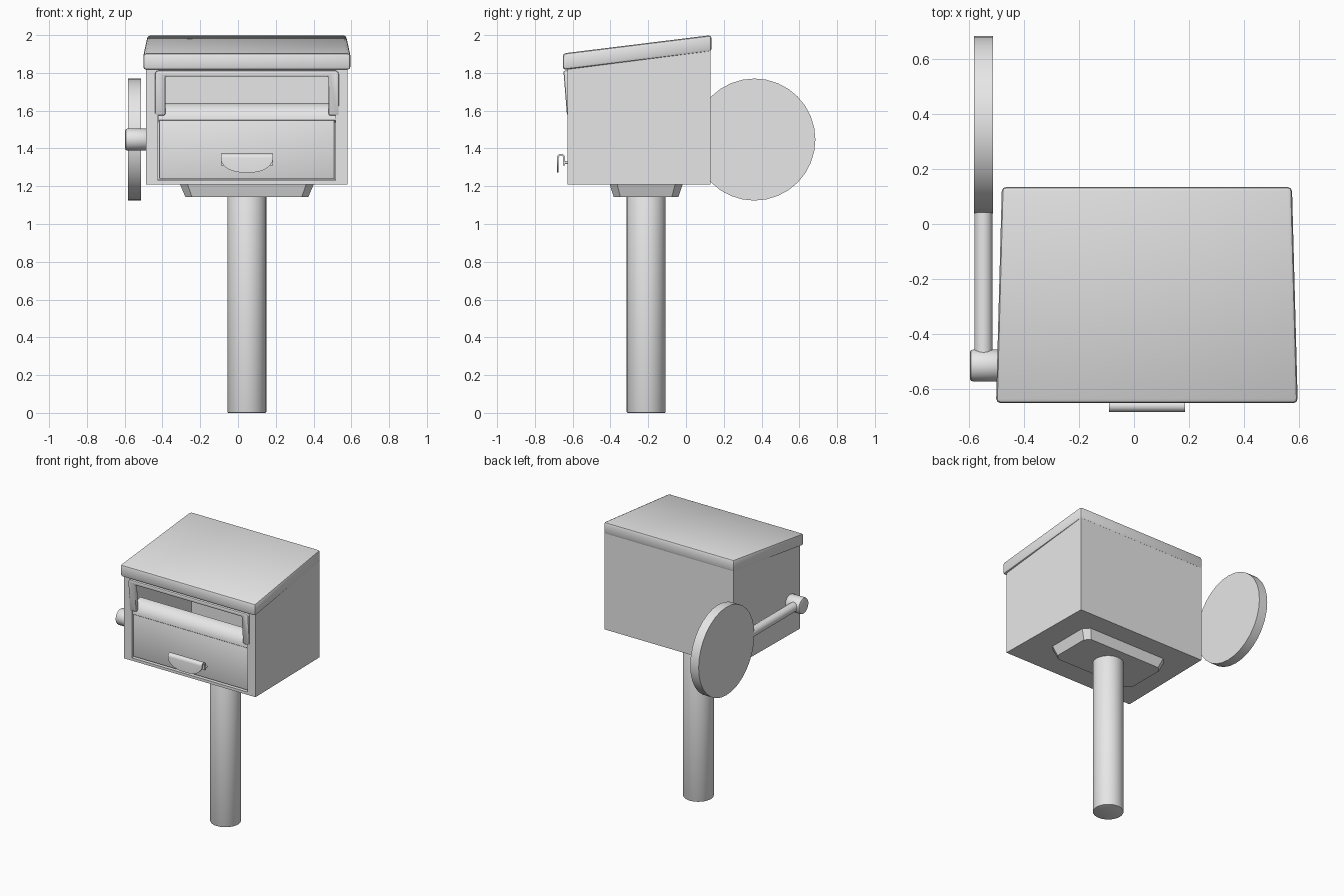
import bpy, bmesh, math
from mathutils import Vector, Matrix

if "Cube" in bpy.data.objects:
    bpy.data.objects.remove(bpy.data.objects["Cube"])

grey = bpy.data.materials.new("painted grey")
grey.diffuse_color = (0.8, 0.8, 0.8, 1)
grey.use_nodes = True
grey.node_tree.nodes["Principled BSDF"].inputs["Base Color"].default_value = grey.diffuse_color
CX = 0.047                                   # centre line of box and post


def finish(ob, bevel=0, segments=2, angle=35):
    bpy.ops.object.select_all(action='DESELECT')
    ob.select_set(True)
    bpy.context.view_layer.objects.active = ob
    if bevel:
        m = ob.modifiers.new("bevel", 'BEVEL')
        m.width, m.segments, m.limit_method = bevel, segments, 'ANGLE'
        bpy.ops.object.modifier_apply(modifier=m.name)
    bpy.ops.object.shade_smooth_by_angle(angle=math.radians(angle))
    return ob


def loft(name, loops):
    """Closed solid through a row of matching point loops."""
    bm = bmesh.new()
    rings = [[bm.verts.new(p) for p in loop] for loop in loops]
    n = len(rings[0])
    for a, b in zip(rings, rings[1:]):
        for i in range(n):
            bm.faces.new((a[i], a[(i + 1) % n], b[(i + 1) % n], b[i]))
    bm.faces.new(rings[0])
    bm.faces.new(rings[-1])
    bmesh.ops.recalc_face_normals(bm, faces=bm.faces)
    me = bpy.data.meshes.new(name)
    bm.to_mesh(me)
    bm.free()
    me.materials.append(grey)
    ob = bpy.data.objects.new(name, me)
    bpy.context.collection.objects.link(ob)
    return ob


def quad(y, half, z0, z1):
    """Upright rectangle centred on the box at depth y."""
    return [(CX - half, y, z0), (CX + half, y, z0), (CX + half, y, z1), (CX - half, y, z1)]


def rod(name, start, end, r, sides=32):
    a, b = Vector(start), Vector(end)
    d = b - a
    rot = d.to_track_quat('Z', 'Y').to_matrix()
    ring = [rot @ Vector((r * math.cos(t), r * math.sin(t), 0))
            for t in (2 * math.pi * i / sides for i in range(sides))]
    return loft(name, [[a + p for p in ring], [b + p for p in ring]])


def cut(ob, cutter):
    m = ob.modifiers.new("cut", 'BOOLEAN')
    m.operation, m.object, m.solver = 'DIFFERENCE', cutter, 'EXACT'
    bpy.context.view_layer.objects.active = ob
    bpy.ops.object.modifier_apply(modifier=m.name)
    bpy.data.objects.remove(cutter)


# hollow box, slightly narrower at the back, with a front opening
box = loft("box", [quad(-0.627, 0.534, 1.21, 1.84), quad(0.13, 0.522, 1.21, 1.93)])
cut(box, loft("cavity", [quad(-0.60, 0.51, 1.235, 1.83), quad(0.11, 0.50, 1.235, 1.91)]))
cut(box, loft("opening", [quad(-0.70, 0.47, 1.23, 1.81), quad(-0.55, 0.47, 1.23, 1.81)]))
finish(box)

# sloping lid
finish(loft("lid", [quad(-0.652, 0.549, 1.815, 1.903),
                    quad(0.135, 0.528, 1.912, 2.0)]), 0.016)

# lower front door
finish(loft("door", [quad(-0.618, 0.464, 1.237, 1.55),
                     quad(-0.598, 0.464, 1.237, 1.55)]), 0.006)

# curved chute behind the slot
arc = [math.radians(90 * i / 8) for i in range(9)]
outer = [(-0.62 + 0.09 * (1 - math.cos(t)), 1.55 + 0.09 * math.sin(t)) for t in arc]
inner = [(y + 0.012, z - 0.012) for y, z in reversed(outer)]
finish(loft("chute", [[(CX + s * 0.468, y, z) for y, z in outer + inner] for s in (-1, 1)]))

# raised inverted-U frame round the slot, leaning with the front
outline = [(-0.487, 1.575), (-0.487, 1.80), (-0.475, 1.812), (0.475, 1.812),
           (0.487, 1.80), (0.487, 1.575), (0.432, 1.575), (0.432, 1.78),
           (-0.432, 1.78), (-0.432, 1.575)]
finish(loft("slot_frame", [[(CX + x, y - 0.08 * (z - 1.575), z) for x, z in outline]
                           for y in (-0.63, -0.60)]), 0.010)

# hooked handle: rounded top, half-moon front plate, short back leg
def handle_section(x):
    u = min(1, abs(x) / 0.14)
    low = 1.355 - 0.083 * math.sqrt(max(0, 1 - u ** 2.6))
    r = 0.022
    side = []
    for rr, flip in ((r, False), (r - 0.010, True)):
        pts = [(-0.662 - rr, low)]
        pts += [(-0.662 - rr * math.cos(t), 1.35 + rr * math.sin(t))
                for t in (math.pi * i / 8 for i in range(9))]
        pts += [(-0.662 + rr, 1.31)]
        side += pts[::-1] if flip else pts
    return [(CX + x, y, min(z, 1.372)) for y, z in side]

xs = [0.138 * math.sin(math.pi / 2 * i / 10) for i in range(-10, 11)]
finish(loft("handle", [handle_section(x) for x in xs]))
for s in (-1, 1):
    x = CX + s * 0.13
    finish(rod("handle_pin", (x, -0.645, 1.325), (x, -0.61, 1.325), 0.008, 12))

# tapered bracket with clipped corners under the box
def clipped(hx, hy, c, z):
    pts = [(hx, hy - c), (hx - c, hy), (c - hx, hy), (-hx, hy - c),
           (-hx, c - hy), (c - hx, -hy), (hx - c, -hy), (hx, c - hy)]
    return [(CX + x, -0.211 + y, z) for x, y in pts]

finish(loft("bracket", [clipped(0.355, 0.194, 0.04, 1.212),
                        clipped(0.325, 0.171, 0.035, 1.142)]))

# post
finish(rod("post", (CX, -0.211, 0), (CX, -0.211, 1.15), 0.103), 0.006)

# signal arm on the left: pivot knob, rod and round disc
finish(rod("arm_pivot", (-0.597, -0.515, 1.447), (-0.48, -0.515, 1.447), 0.058), 0.010)
finish(rod("arm_rod", (-0.548, -0.515, 1.447), (-0.548, 0.10, 1.447), 0.033, 24))
finish(rod("arm_disc", (-0.582, 0.362, 1.447), (-0.514, 0.362, 1.447), 0.323))
